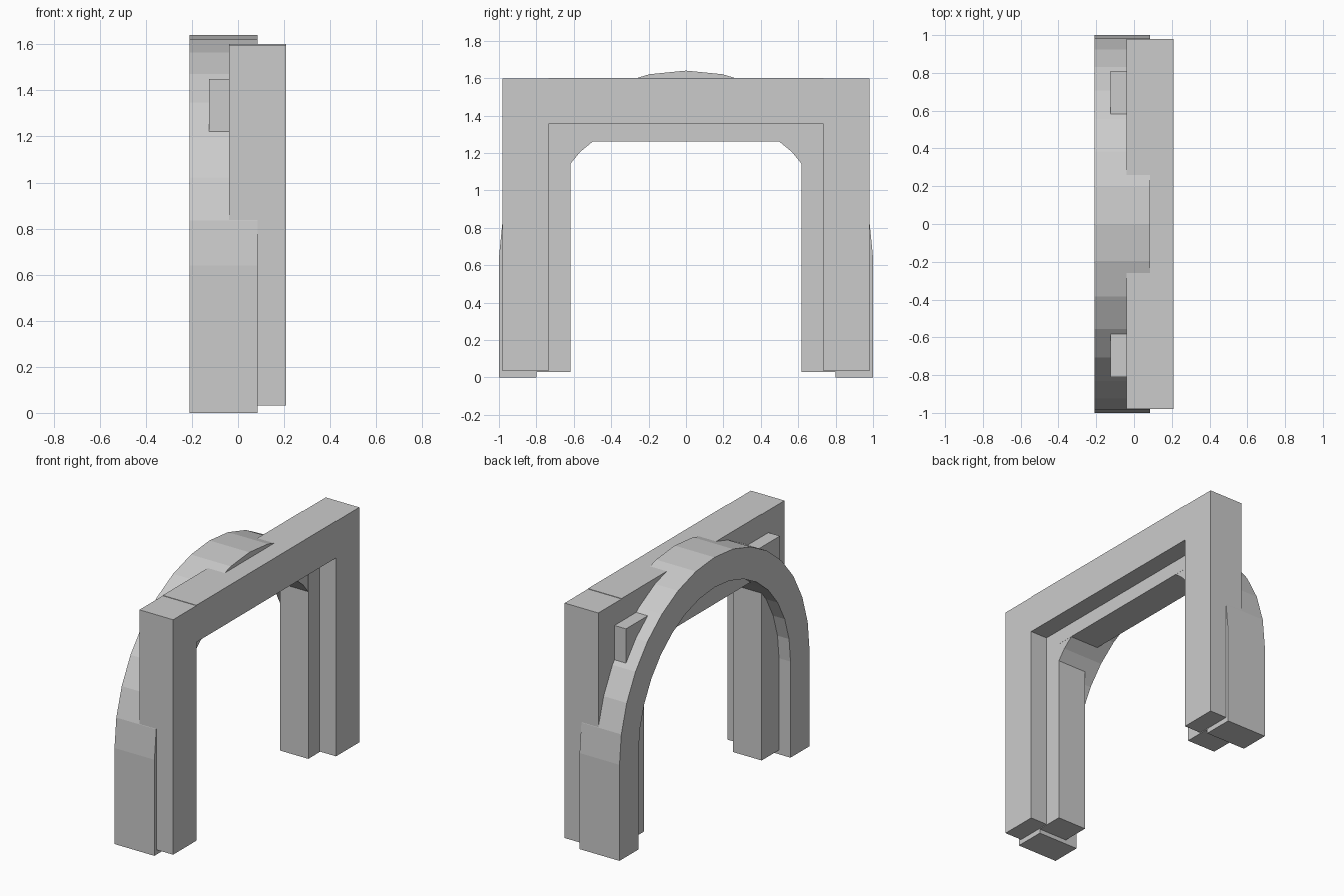
import bpy, bmesh, math

cube = bpy.data.objects.get("Cube")
if cube:
    bpy.data.objects.remove(cube, do_unlink=True)

# One plain stone colour
stone = bpy.data.materials.new("light_grey_stone")
stone.use_nodes = True
GREY = (0.6, 0.6, 0.6, 1)
stone.diffuse_color = GREY
stone.node_tree.nodes["Principled BSDF"].inputs["Base Color"].default_value = GREY


def add_band(name, outer, inner, x0, x1):
    """Closed solid between two matching open (y, z) paths, from x0 to x1."""
    bm = bmesh.new()
    rings = [[bm.verts.new((x, y, z)) for x, (y, z) in
              ((x0, o), (x1, o), (x1, i), (x0, i))]
             for o, i in zip(outer, inner)]
    for a, b in zip(rings, rings[1:]):
        for k in range(4):
            n = (k + 1) % 4
            bm.faces.new((a[k], a[n], b[n], b[k]))
    bm.faces.new(rings[0])
    bm.faces.new(rings[-1][::-1])
    bmesh.ops.recalc_face_normals(bm, faces=bm.faces)
    mesh = bpy.data.meshes.new(name)
    bm.to_mesh(mesh)
    bm.free()
    mesh.materials.append(stone)
    obj = bpy.data.objects.new(name, mesh)
    bpy.context.collection.objects.link(obj)
    return obj


def portal_path(half, base, top):
    return [(-half, base), (-half, top), (half, top), (half, base)]


def arch_path(radius, spring, segments=16):
    angles = [math.pi * i / segments for i in range(segments + 1)]
    curve = [(-radius * math.cos(a), spring + radius * math.sin(a)) for a in angles]
    return [(-radius, 0)] + curve + [(radius, 0)]


# Square outer frame: two posts and a lintel that stands a hair proud on top
for side, name in ((-1, "front_post"), (1, "back_post")):
    add_band(name, [(side * 0.98, 0.033), (side * 0.98, 1.598)],
             [(side * 0.735, 0.033), (side * 0.735, 1.598)], -0.04, 0.208)
add_band("lintel", [(-0.735, 1.601), (0.735, 1.601)],
         [(-0.735, 1.355), (0.735, 1.355)], -0.04, 0.208)

# Recessed inner frame
add_band("inner_frame", portal_path(0.81, 0.028, 1.45),
         portal_path(0.618, 0.028, 1.26), -0.125, 0.085)

# Round arch on straight legs
add_band("round_arch", arch_path(1.0, 0.64), arch_path(0.8, 0.64), -0.21, 0.084)
